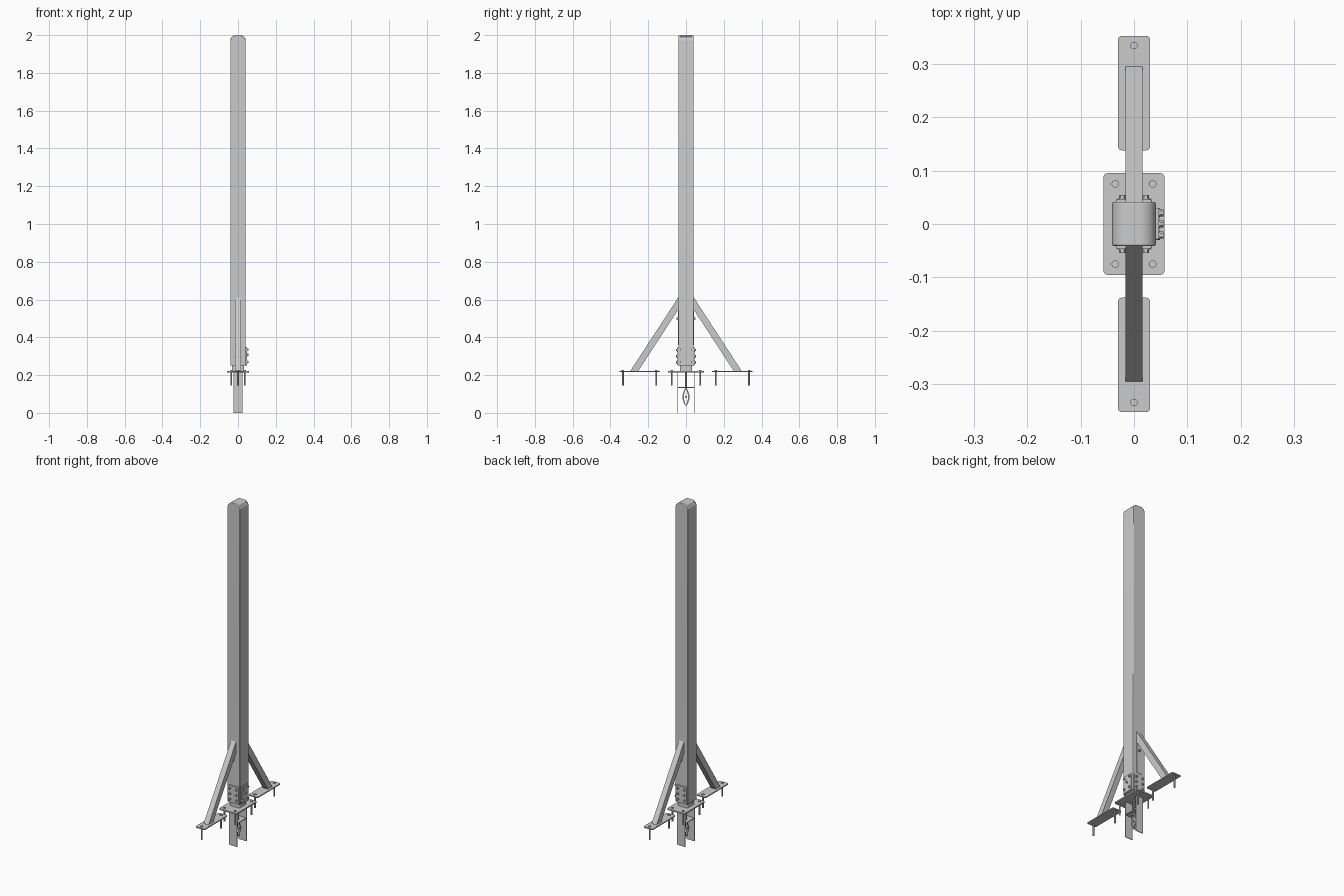
import bpy, bmesh, math
from mathutils import Vector

if "Cube" in bpy.data.objects:
    bpy.data.objects.remove(bpy.data.objects["Cube"])


def finish(bm, name, smooth=False):
    bmesh.ops.recalc_face_normals(bm, faces=bm.faces[:])
    me = bpy.data.meshes.new(name)
    bm.to_mesh(me)
    bm.free()
    ob = bpy.data.objects.new(name, me)
    bpy.context.collection.objects.link(ob)
    if smooth:
        bpy.ops.object.select_all(action='DESELECT')
        ob.select_set(True)
        bpy.context.view_layer.objects.active = ob
        bpy.ops.object.shade_smooth_by_angle(angle=math.radians(35))
    return ob


def prism(name, pts, axis, a, b, smooth=False):
    """Extrude a 2D outline along axis from a to b."""
    bm = bmesh.new()
    place = {'x': lambda u, v, w: (w, u, v), 'y': lambda u, v, w: (u, w, v),
             'z': lambda u, v, w: (u, v, w)}[axis]
    face = bm.faces.new([bm.verts.new(place(u, v, a)) for u, v in pts])
    new = bmesh.ops.extrude_face_region(bm, geom=[face])['geom']
    off = Vector(place(0, 0, b - a))
    for v in new:
        if isinstance(v, bmesh.types.BMVert):
            v.co += off
    return finish(bm, name, smooth)


def rounded(u0, u1, v0, v1, r, n=4):
    pts = []
    corners = [(u1 - r, v1 - r), (u0 + r, v1 - r), (u0 + r, v0 + r), (u1 - r, v0 + r)]
    for i, (u, v) in enumerate(corners):
        for k in range(n + 1):
            t = math.pi / 2 * (i + k / n)
            pts.append((u + r * math.cos(t), v + r * math.sin(t)))
    return pts


def disc(u, v, r, n=16):
    return [(u + r * math.cos(2 * math.pi * i / n), v + r * math.sin(2 * math.pi * i / n))
            for i in range(n)]


def rect(u0, u1, v0, v1):
    return [(u0, v0), (u1, v0), (u1, v1), (u0, v1)]


def arch(w, z0, z1, r, n=8):
    """Outline with square bottom and rounded upper corners."""
    pts = [(-w, z0), (w, z0)]
    for s, start in ((1, 0), (-1, math.pi / 2)):
        for k in range(n + 1):
            t = start + math.pi / 2 * k / n
            pts.append((s * (w - r) + r * math.cos(t), z1 - r + r * math.sin(t)))
    return pts


def anchor(name, x, y):
    # ground bolt: head, then shaft
    prism(name + "_shaft", disc(x, y, 0.0045), 'z', 0.145, 0.222, True)
    prism(name + "_head", disc(x, y, 0.007), 'z', 0.222, 0.227, True)


def side_bolt(name, axis, side, u, z, base):
    prism(name + "_washer", disc(u, z, 0.0085), axis, side * base, side * (base + 0.002), True)
    prism(name + "_head", disc(u, z, 0.0065, 6), axis, side * base, side * (base + 0.008))


# Post with rounded top and softened vertical edges
post = prism("post", arch(0.041, 0.25, 1.999, 0.03), 'y', -0.041, 0.041, True)
bv = post.modifiers.new("edges", 'BEVEL')
bv.width, bv.segments, bv.limit_method = 0.003, 2, 'ANGLE'
bv.angle_limit = math.radians(50)

# Thin cap following the curve of the top
cap = [(-0.032, 1.985), (0.032, 1.985)]
for i in range(17):
    x = 0.032 - 0.064 * i / 16
    d = max(0, abs(x) - 0.011)
    cap.append((x, 1.970 + math.sqrt(0.03 ** 2 - d * d)))
prism("top_cap", cap, 'y', -0.033, 0.033, True)

# Socket tube and base plate
prism("socket", rounded(-0.032, 0.032, -0.032, 0.032, 0.006), 'z', 0.22, 0.26, True)
prism("base_plate", rounded(-0.057, 0.057, -0.095, 0.095, 0.007), 'z', 0.215, 0.223)
for x in (-0.035, 0.035):
    for y in (-0.075, 0.075):
        anchor("base_bolt", x, y)

for s, tag in ((-1, "front"), (1, "back")):
    # Diagonal brace and its foot plate
    prism(tag + "_brace", [(s * 0.296, 0.22), (s * 0.254, 0.22), (s * 0.04, 0.548),
                           (s * 0.04, 0.613)], 'x', -0.016, 0.016)
    lo, hi = sorted((s * 0.138, s * 0.352))
    prism(tag + "_foot_plate", rounded(-0.03, 0.03, lo, hi, 0.007), 'z', 0.216, 0.222)
    for y in (0.157, 0.334):
        anchor(tag + "_foot_bolt", 0, s * y)
    # Strap under the brace, with its bolt
    prism(tag + "_strap", rect(-0.016, 0.016, 0.36, 0.56), 'y', s * 0.04, s * 0.043)
    side_bolt(tag + "_strap_bolt", 'y', s, 0, 0.5, 0.043)
    # Post bracket with two columns of bolts
    prism(tag + "_bracket", rounded(-0.034, 0.034, 0.25, 0.35, 0.005), 'y', s * 0.04, s * 0.046)
    for x in (-0.022, 0.022):
        for z in (0.268, 0.30, 0.332):
            side_bolt(tag + "_bracket_bolt", 'y', s, x, z, 0.046)
    # Flat anchor leg in the ground
    prism(tag + "_anchor_leg", rect(-0.025, 0.025, 0, 0.216), 'y', s * 0.042, s * 0.046)

# Right-hand bracket
prism("side_bracket", rounded(-0.03, 0.03, 0.25, 0.35, 0.005), 'x', 0.04, 0.047)
for y, z in ((-0.021, 0.27), (0.021, 0.27), (0, 0.308), (-0.021, 0.335), (0.021, 0.335)):
    side_bolt("side_bracket_bolt", 'x', 1, y, z, 0.047)

# Cross strip between the legs, hanging rod and leaf-shaped hook
prism("cross_strip", rect(-0.025, 0.025, -0.042, 0.042), 'z', 0.133, 0.137)
prism("hanging_rod", disc(0, 0, 0.005), 'z', 0.12, 0.216, True)
for s in (-1, 1):
    out, inn = [], []
    for i in range(9):
        t = i / 8
        w = math.sin(math.pi * t)
        z = 0.038 + 0.092 * t
        out.append((s * (0.004 + 0.015 * w), z))
        inn.append((s * 0.011 * w, z))
    prism("hook_side", out + inn[::-1], 'x', -0.005, 0.005, True)
prism("hook_pin", disc(0, 0.085, 0.006), 'x', -0.008, 0.008, True)
